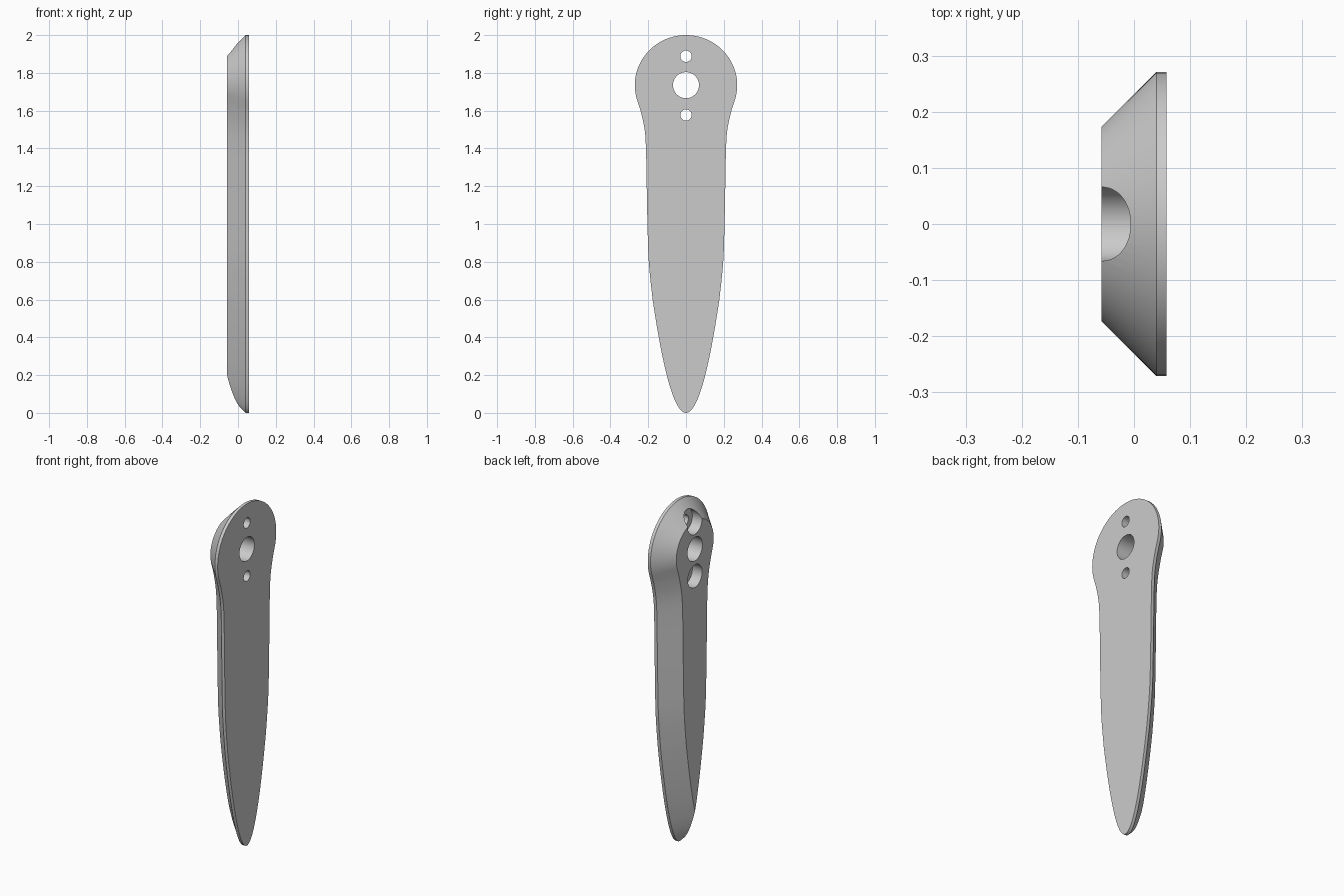
import bpy, bmesh, math
from mathutils import Vector

if "Cube" in bpy.data.objects:
    bpy.data.objects.remove(bpy.data.objects["Cube"])

FRONT, RIM, BACK = -0.058, 0.04, 0.058   # x of narrow face, rim edge, wide face
INSET = RIM - FRONT                      # 45 degree chamfer


def half_outline():
    """Smooth half profile (y, z) from the lower tip to the crown."""
    tip = [Vector((0.228 * s, s * s)) for s in [0.775 * i / 24 for i in range(25)]]
    side = [Vector(p) for p in [(0.197, 0.8), (0.204, 1.0), (0.208, 1.2),
                                (0.212, 1.4), (0.219, 1.5), (0.238, 1.59)]]
    head = [Vector((0.271 * math.cos(a), 1.735 + 0.265 * math.sin(a)))
            for a in [math.radians(-15 + 105 * i / 24) for i in range(25)]]
    head[-1].x = 0
    pts = tip[:-1] + [tip[-1]]
    ctrl = [tip[-2], tip[-1]] + side + head[:2]
    for a, b, c, d in zip(ctrl, ctrl[1:], ctrl[2:], ctrl[3:]):
        m1 = (c - a) * ((c - b).length / ((c - b).length + (b - a).length))
        m2 = (d - b) * ((c - b).length / ((c - b).length + (d - c).length))
        for i in range(1, 7):
            t = i / 6
            pts.append(b * (2*t**3 - 3*t*t + 1) + m1 * (t**3 - 2*t*t + t)
                       + c * (3*t*t - 2*t**3) + m2 * (t**3 - t*t))
    return pts + head[1:]


def inset_points(pts):
    """Chamfer each point inward; near the tip both sides meet in a ridge."""
    result = []
    for i, p in enumerate(pts):
        before = pts[i - 1] if i else Vector((-pts[1].x, pts[1].y))
        after = pts[i + 1] if i + 1 < len(pts) else Vector((-pts[-2].x, pts[-2].y))
        d = (after - before).normalized()
        n = Vector((-d.y, d.x))
        t = INSET
        if n.x < -1e-6 and p.x > 0:
            t = min(t, -p.x / n.x)
        q = p + n * t
        result.append(Vector((RIM - t, max(q.x, 0.0), q.y)))
    result[0] = result[1].copy()
    return result


def mirrored(points):
    """Close a half loop of 3D points across y = 0."""
    return points + [Vector((p.x, -p.y, p.z)) for p in points[-2:0:-1]]


# Chamfered handle plate
half = half_outline()
loops = [mirrored([Vector((BACK, p.x, p.y)) for p in half]),
         mirrored([Vector((RIM, p.x, p.y)) for p in half]),
         mirrored(inset_points(half))]
bm = bmesh.new()
rings = [[bm.verts.new(p) for p in loop] for loop in loops]
count = len(rings[0])
for a, b in zip(rings, rings[1:]):
    for i in range(count):
        j = (i + 1) % count
        bm.faces.new((a[i], a[j], b[j], b[i]))
bm.faces.new(rings[0])
flat = [v for v in rings[2] if v.co.x < FRONT + 1e-5]
bm.faces.new(flat)
# The two tip corners of the flat face become one point on the ridge
ends = [flat[0], flat[-1]]
for v in ends:
    v.co.y = 0
    v.co.z = min(e.co.z for e in ends)
bmesh.ops.remove_doubles(bm, verts=bm.verts, dist=1e-5)
bmesh.ops.recalc_face_normals(bm, faces=bm.faces)
mesh = bpy.data.meshes.new("handle_plate")
bm.to_mesh(mesh)
bm.free()
plate = bpy.data.objects.new("handle_plate", mesh)
bpy.context.collection.objects.link(plate)

grey = bpy.data.materials.new("light_grey")
grey.diffuse_color = (0.6, 0.6, 0.6, 1)
grey.use_nodes = True
grey.node_tree.nodes["Principled BSDF"].inputs["Base Color"].default_value = grey.diffuse_color
mesh.materials.append(grey)


def drill(name, z, radius, x0, x1):
    """Cut a round hole along x."""
    bpy.ops.mesh.primitive_cylinder_add(vertices=48, radius=radius, depth=x1 - x0,
                                        location=((x0 + x1) / 2, 0, z),
                                        rotation=(0, math.pi / 2, 0))
    cutter = bpy.context.object
    cutter.name = name
    bpy.context.view_layer.objects.active = plate
    mod = plate.modifiers.new(name, 'BOOLEAN')
    mod.operation = 'DIFFERENCE'
    mod.solver = 'EXACT'
    mod.object = cutter
    bpy.ops.object.modifier_apply(modifier=name)
    bpy.data.objects.remove(cutter)


# Pivot hole, then two countersunk screw holes
drill("pivot_hole", 1.735, 0.069, -0.2, 0.2)
for z in (1.888, 1.577):
    drill("screw_recess", z, 0.066, -0.2, 0.005)
    drill("screw_hole", z, 0.03, -0.2, 0.2)

bpy.ops.object.select_all(action='DESELECT')
plate.select_set(True)
bpy.context.view_layer.objects.active = plate
bpy.ops.object.shade_smooth_by_angle(angle=math.radians(30))
